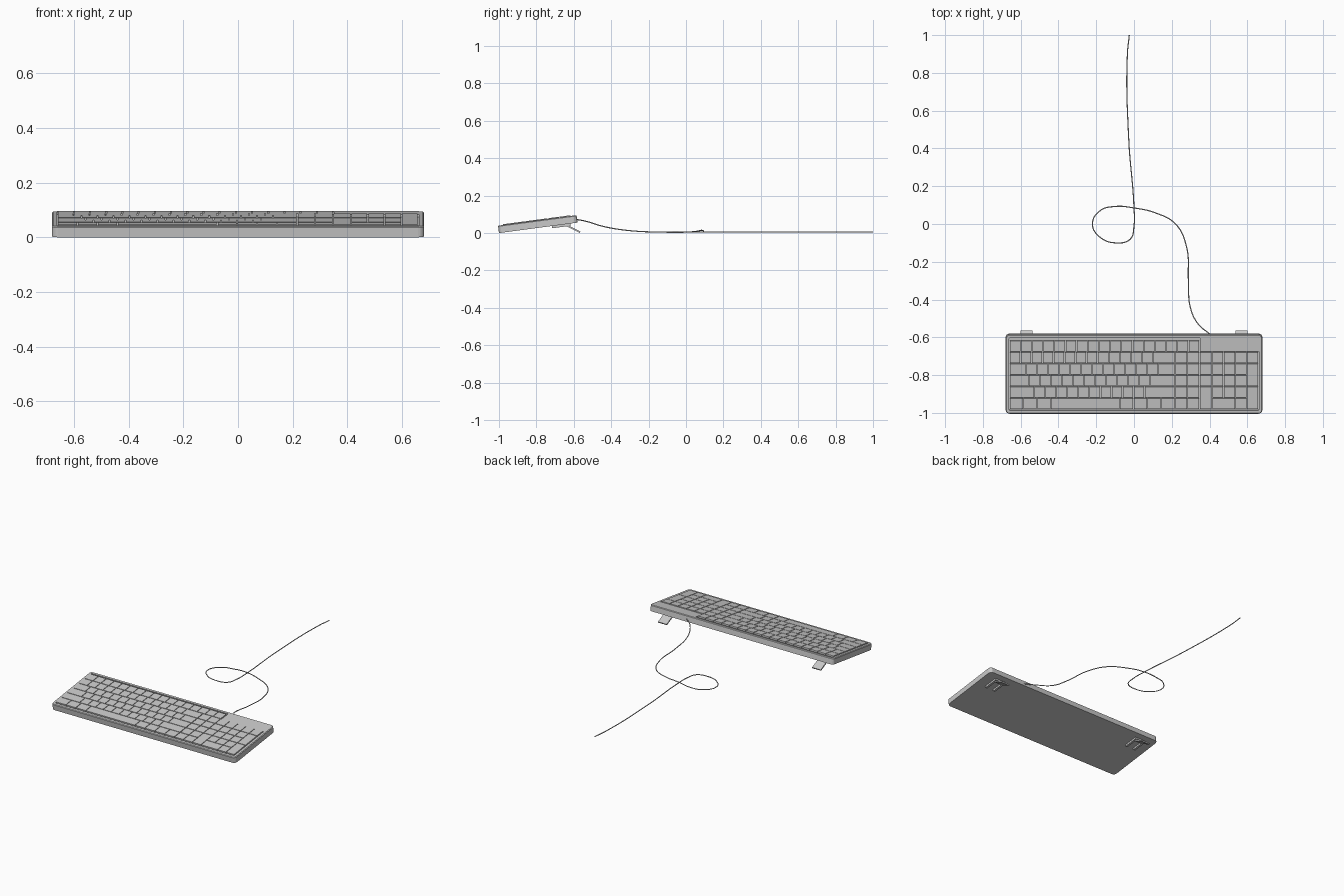
import bpy, bmesh, math
from mathutils import Matrix

if "Cube" in bpy.data.objects:
    bpy.data.objects.remove(bpy.data.objects["Cube"], do_unlink=True)


def material(name, v):
    m = bpy.data.materials.new(name)
    m.use_nodes = True
    m.diffuse_color = (v, v, v, 1)
    m.node_tree.nodes["Principled BSDF"].inputs["Base Color"].default_value = (v, v, v, 1)
    return m


GREY = material("light grey", 0.58)

# The keyboard is modelled flat, then tipped up on its feet
TILT = Matrix.Translation((0, -1, 0)) @ Matrix.Rotation(math.radians(7.6), 4, 'X')
HALF_W, DEPTH = 0.68, 0.424


def finish(name, bm, matrix=TILT):
    bmesh.ops.recalc_face_normals(bm, faces=bm.faces)
    bm.transform(matrix)
    me = bpy.data.meshes.new(name)
    bm.to_mesh(me)
    bm.free()
    me.materials.append(GREY)
    ob = bpy.data.objects.new(name, me)
    bpy.context.collection.objects.link(ob)


def rounded_ring(bm, inset, z, radius=0.022, steps=4):
    r = max(radius - inset, 0.004)
    w, d = HALF_W - inset - r, DEPTH / 2 - inset - r
    ring = []
    for q, (sx, sy) in enumerate([(1, 1), (-1, 1), (-1, -1), (1, -1)]):
        for i in range(steps + 1):
            a = math.pi / 2 * (q + i / steps)
            ring.append(bm.verts.new((sx * w + r * math.cos(a),
                                      DEPTH / 2 + sy * d + r * math.sin(a), z)))
    return ring


def loft(name, levels):
    bm = bmesh.new()
    rings = [rounded_ring(bm, *lv) for lv in levels]
    for a, b in zip(rings, rings[1:]):
        for i in range(len(a)):
            j = (i + 1) % len(a)
            bm.faces.new((a[i], a[j], b[j], b[i]))
    bm.faces.new(rings[0])
    bm.faces.new(rings[-1])
    finish(name, bm)


def block(bm, x0, x1, y0, y1, z0, z1):
    low, top = [[bm.verts.new(p) for p in ((x0, y0, z), (x1, y0, z), (x1, y1, z), (x0, y1, z))]
                for z in (z0, z1)]
    bm.faces.new(low)
    bm.faces.new(top)
    for i in range(4):
        j = (i + 1) % 4
        bm.faces.new((low[i], low[j], top[j], top[i]))


# Case: plain walls, narrow bevel, rim and recessed key tray
loft("case", [(0, 0), (0, 0.036), (0.004, 0.040), (0.019, 0.040), (0.019, 0.030)])

# Keys: each row is a list of widths in key units, from front to back
PITCH, ROW, FRONT, LEFT = 0.0583, 0.0615, 0.024, -0.659
NAV, PAD = 0.2165, 0.4125
rows = [
    [1.25] * 3 + [6.25] + [1.25] * 4,
    [2.25] + [1] * 10 + [2.75],
    [1.75] + [1] * 11 + [2.25],
    [1.5] + [1] * 12 + [1.5],
    [1] * 13 + [2],
]
bm = bmesh.new()


def key(x, row, width, height=1):
    g = 0.002
    y = FRONT + row * ROW
    block(bm, x + g, x + width - g, y + g, y + height * ROW - g, 0.029, 0.044)


for r, widths in enumerate(rows):
    x = LEFT
    for w in widths:
        key(x, r, w * PITCH)
        x += w * PITCH

# Function row
for i in range(17):
    key(LEFT + i * 0.0592, 5, 0.0592)

# Navigation block, with one tall key at the front right
N = (PAD - NAV) / 3
for c in range(3):
    for r in range(5):
        if c < 2 or r > 1:
            key(NAV + c * N, r, N)
key(NAV + 2 * N, 0, N, 2)

# Number pad
U = 0.0615
key(PAD, 0, 2 * U)
key(PAD + 2 * U, 0, U)
for r in range(1, 5):
    for c in range(3):
        key(PAD + c * U, r, U)
key(PAD + 3 * U, 0, U, 2)
key(PAD + 3 * U, 2, U, 2)
key(PAD + 3 * U, 4, U)
finish("keys", bm)

# Flat indicator panel behind the number pad
bm = bmesh.new()
block(bm, 0.350, 0.661, FRONT + 5 * ROW + 0.002, DEPTH - 0.019, 0.029, 0.040)
finish("indicator_panel", bm)

# Fold-out feet: hinge mount under the case and a sloping leg
for side, label in ((1, "left"), (-1, "right")):
    cx = side * 0.57
    bm = bmesh.new()
    for s in (-1, 1):
        block(bm, cx + s * 0.032 - 0.007, cx + s * 0.032 + 0.007, 0.285, 0.385, -0.012, 0.001)
    block(bm, cx - 0.025, cx + 0.025, 0.365, 0.385, -0.012, 0.001)
    finish(label + "_foot_mount", bm)
    bm = bmesh.new()
    block(bm, cx - 0.032, cx + 0.032, 0, 0.083, -0.004, 0.004)
    finish(label + "_foot", bm, Matrix.Translation((0, -0.64, 0.041))
           @ Matrix.Rotation(math.radians(-26), 4, 'X'))

# Cable with one loop lying on the ground
path = [(0.405, -0.585, 0.073), (0.34, -0.53, 0.062), (0.298, -0.44, 0.035), (0.288, -0.3, 0.013),
        (0.278, -0.12, 0.005), (0.22, 0, 0.005), (0.11, 0.06, 0.01), (0, 0.085, 0.015),
        (-0.1, 0.093, 0.007), (-0.18, 0.07, 0.005), (-0.22, 0, 0.005), (-0.18, -0.07, 0.005),
        (-0.09, -0.1, 0.005), (-0.02, -0.08, 0.005), (0, -0.01, 0.005), (0, 0.085, 0.005),
        (-0.028, 0.45, 0.005), (-0.035, 0.9, 0.005), (-0.025, 1, 0.005)]
curve = bpy.data.curves.new("cable", 'CURVE')
curve.dimensions = '3D'
curve.bevel_depth = 0.003
curve.bevel_resolution = 2
curve.resolution_u = 8
curve.use_fill_caps = True
spline = curve.splines.new('BEZIER')
spline.bezier_points.add(len(path) - 1)
for p, co in zip(spline.bezier_points, path):
    p.co = co
    p.handle_left_type = p.handle_right_type = 'AUTO'
curve.materials.append(GREY)
bpy.context.collection.objects.link(bpy.data.objects.new("cable", curve))
